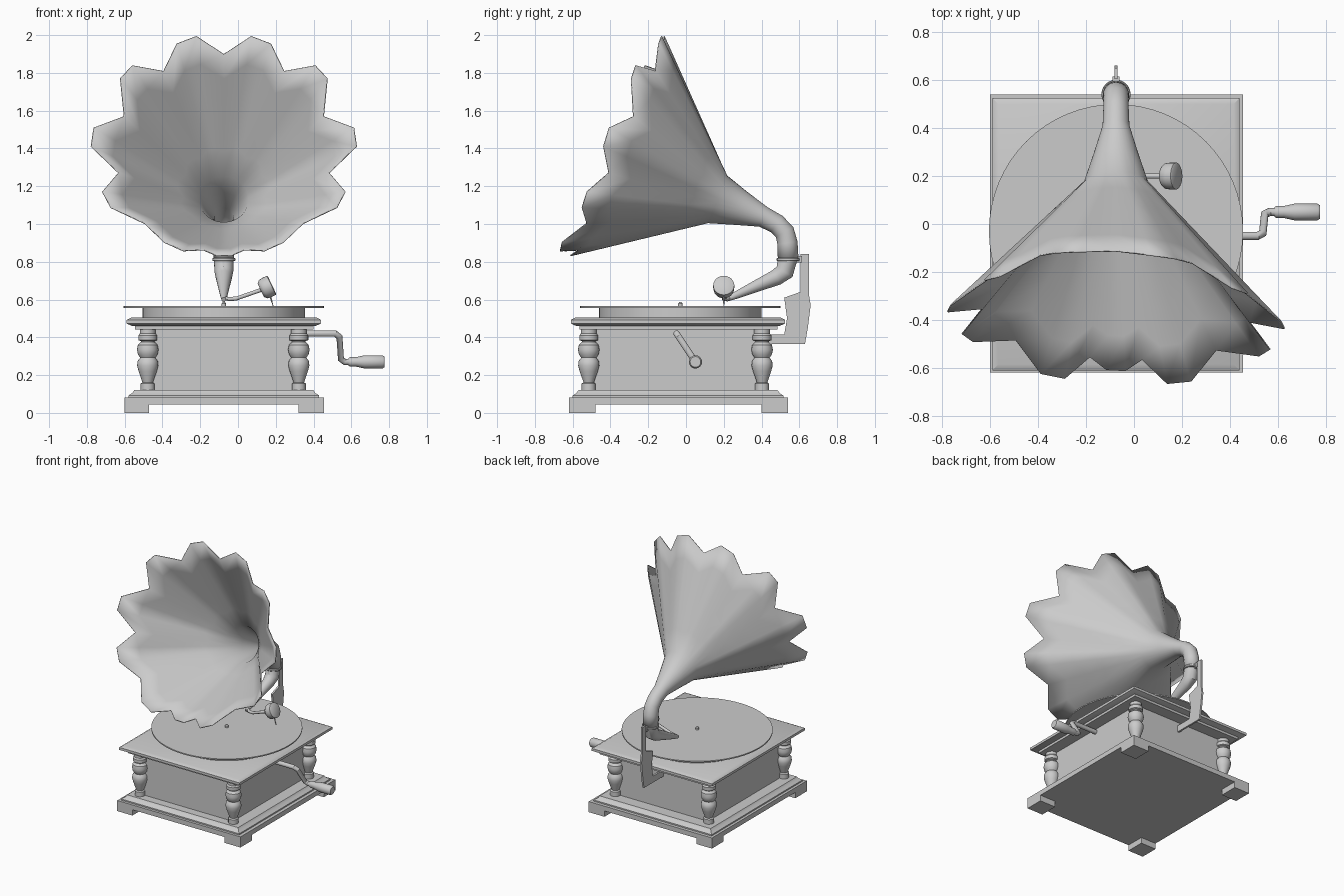
import bpy, bmesh, math
from mathutils import Vector, Matrix

CX = -0.075  # symmetry plane of cabinet and horn


def finish(name, bm, angle=35):
    bmesh.ops.recalc_face_normals(bm, faces=bm.faces[:])
    me = bpy.data.meshes.new(name)
    bm.to_mesh(me)
    bm.free()
    for p in me.polygons:
        p.use_smooth = True
    me.set_sharp_from_angle(angle=math.radians(angle))
    ob = bpy.data.objects.new(name, me)
    bpy.context.collection.objects.link(ob)
    return ob


def loft(name, rings, caps=True, angle=35):
    bm = bmesh.new()
    vs = [[bm.verts.new(p) for p in ring] for ring in rings]
    n = len(rings[0])
    for a, b in zip(vs, vs[1:]):
        for i in range(n):
            j = (i + 1) % n
            bm.faces.new((a[i], a[j], b[j], b[i]))
    if caps:
        bm.faces.new(vs[0])
        bm.faces.new(vs[-1])
    return finish(name, bm, angle)


def slab(name, x0, x1, y0, y1, layers):
    # stacked rectangles given as (z, inset)
    return loft(name, [[(x0 + d, y0 + d, z), (x1 - d, y0 + d, z),
                        (x1 - d, y1 - d, z), (x0 + d, y1 - d, z)] for z, d in layers])


def lathe(name, profile, loc, axis=(0, 0, 1), seg=24):
    # profile of (radius, height along axis)
    m = Matrix.Translation(loc) @ Vector((0, 0, 1)).rotation_difference(Vector(axis)).to_matrix().to_4x4()
    return loft(name, [[m @ Vector((r * math.cos(math.tau * i / seg), r * math.sin(math.tau * i / seg), h))
                        for i in range(seg)] for r, h in profile])


def sweep_rings(path, ref, seg):
    # path of (point, radius); mitred circular sections
    pts = [Vector(p) for p, r in path]
    ref = Vector(ref).normalized()
    rings = []
    for k, (p, (q, r)) in enumerate(zip(pts, path)):
        t = Vector()
        if k > 0:
            t += (p - pts[k - 1]).normalized()
        if k < len(pts) - 1:
            t += (pts[k + 1] - p).normalized()
        v = t.normalized().cross(ref).normalized()
        rings.append([p + r * (math.cos(math.tau * i / seg) * v + math.sin(math.tau * i / seg) * ref)
                      for i in range(seg)])
    return rings


# Cabinet
for sx, xa, xb in (("left", -0.60, -0.47), ("right", 0.32, 0.455)):
    for sy, ya, yb in (("front", -0.62, -0.48), ("back", 0.40, 0.54)):
        slab(f"foot_{sy}_{sx}", xa, xb, ya, yb, [(0, 0), (0.08, 0)])
slab("base_slab", -0.60, 0.455, -0.62, 0.54, [(0.045, 0), (0.082, 0)])
slab("base_moulding", -0.58, 0.43, -0.60, 0.515, [(0.08, 0), (0.092, 0), (0.105, 0.02), (0.12, 0.03)])
slab("cabinet_body", -0.465, 0.31, -0.505, 0.395, [(0.11, 0), (0.45, 0)])
slab("upper_moulding", -0.545, 0.40, -0.565, 0.485, [(0.442, 0), (0.465, 0)])
slab("cabinet_top", -0.59, 0.44, -0.61, 0.525, [(0.46, 0.03), (0.473, 0), (0.492, 0), (0.505, 0.025)])

# Turned corner columns
col = [(0.037, 0.115), (0.037, 0.155), (0.028, 0.162), (0.034, 0.18), (0.048, 0.22), (0.056, 0.25),
       (0.053, 0.275), (0.04, 0.292), (0.052, 0.31), (0.057, 0.335), (0.052, 0.36), (0.036, 0.375),
       (0.036, 0.38), (0.05, 0.385), (0.05, 0.41), (0.042, 0.42), (0.042, 0.45)]
for sx, x in (("left", -0.478), ("right", 0.322)):
    for sy, y in (("front", -0.515), ("back", 0.403)):
        lathe(f"column_{sy}_{sx}", col, (x, y, 0))

# Turntable, record and spindle
lathe("platter", [(0.43, 0.50), (0.43, 0.556)], (CX, -0.03, 0), seg=64)
lathe("record", [(0.53, 0.556), (0.53, 0.565)], (CX, -0.03, 0), seg=64)
lathe("spindle", [(0.012, 0.56), (0.012, 0.578), (0.006, 0.586)], (CX, -0.03, 0), seg=12)

# Crank and handle
loft("crank", sweep_rings([((x, y, z), 0.017) for x, y, z in (
    (0.29, -0.05, 0.42), (0.515, -0.05, 0.42), (0.537, -0.038, 0.402),
    (0.545, 0.04, 0.285), (0.565, 0.05, 0.27), (0.62, 0.05, 0.27))], (0, 0.15, 0.1), 16))
lathe("crank_handle", [(0.02, 0), (0.025, 0.01), (0.025, 0.04), (0.035, 0.085), (0.035, 0.18), (0.028, 0.19)],
      (0.585, 0.05, 0.27), (1, 0, 0))

# Horn: half rim outline (x offset, y, z) from top valley to bottom lobe, mirrored
half = [(0, -0.11, 1.90), (0.145, -0.12, 1.995), (0.25, -0.13, 1.955), (0.32, -0.145, 1.81),
        (0.485, -0.24, 1.84), (0.55, -0.26, 1.77), (0.53, -0.25, 1.57), (0.69, -0.37, 1.51),
        (0.705, -0.40, 1.41), (0.56, -0.38, 1.27), (0.645, -0.49, 1.17), (0.60, -0.52, 1.085),
        (0.42, -0.505, 1.0), (0.315, -0.64, 0.90), (0.215, -0.655, 0.855), (0.11, -0.56, 0.86),
        (0.04, -0.61, 0.83)]
rim = half + [(-x, y, z) for x, y, z in reversed(half[1:])]
rim = [Vector((CX + x, y - 0.05 * x, z)) for x, y, z in rim]
neck = [((CX, y, z), r) for y, z, r in (
    (0.541, 0.81, 0.055), (0.537, 0.90, 0.054), (0.522, 0.957, 0.053), (0.48, 1.0, 0.053),
    (0.41, 1.037, 0.056), (0.29, 1.083, 0.094), (0.168, 1.13, 0.136), (-0.375, 1.36, 0.6))]
rings = sweep_rings(neck, (1, 0, 0), len(rim))
rings.pop()
knee = rings[-1]
for f in (0.2, 0.4, 0.6, 0.8, 1.0):
    rings.append([a.lerp(b, f) for a, b in zip(knee, rim)])
horn = loft("horn", rings, caps=False, angle=50)
sol = horn.modifiers.new("thickness", "SOLIDIFY")
sol.thickness = 0.006
sol.offset = -1

# Tone arm and collar
arm = [((CX, y, z), r) for y, z, r in (
    (0.21, 0.6, 0.012), (0.25, 0.617, 0.018), (0.48, 0.718, 0.043), (0.522, 0.748, 0.05), (0.54, 0.825, 0.052))]
loft("tone_arm", sweep_rings(arm, (1, 0, 0), 24))
lathe("horn_collar", [(0.058, 0), (0.061, 0.004), (0.061, 0.014), (0.058, 0.018)], (CX, 0.541, 0.803))

# Needle arm, sound box and needle
loft("needle_arm", sweep_rings([((x, y, z), 0.011) for x, y, z in (
    (CX, 0.235, 0.609), (-0.05, 0.205, 0.603), (-0.01, 0.2, 0.605), (0.14, 0.2, 0.657))], (0, 0.3, 1), 12))
lathe("sound_box", [(0.035, -0.036), (0.042, -0.034), (0.054, -0.02), (0.056, 0.0), (0.056, 0.026), (0.05, 0.03)],
      (0.153, 0.2, 0.664), (0.9, 0, 0.43))
loft("needle", sweep_rings([((0.17, 0.2, 0.62), 0.005), ((0.186, 0.2, 0.566), 0.002)], (0, 1, 0), 8))

# Flat bracket carrying the horn
plate = [(0.38, 0.365), (0.63, 0.365), (0.645, 0.45), (0.66, 0.57), (0.65, 0.63), (0.65, 0.84), (0.605, 0.84),
         (0.605, 0.64), (0.52, 0.61), (0.535, 0.5), (0.52, 0.415), (0.38, 0.415)]
loft("horn_bracket", [[(CX + d, y, z) for y, z in plate] for d in (-0.007, 0.007)])
slab("bracket_clamp", CX - 0.015, CX + 0.015, 0.585, 0.615, [(0.795, 0), (0.83, 0)])
